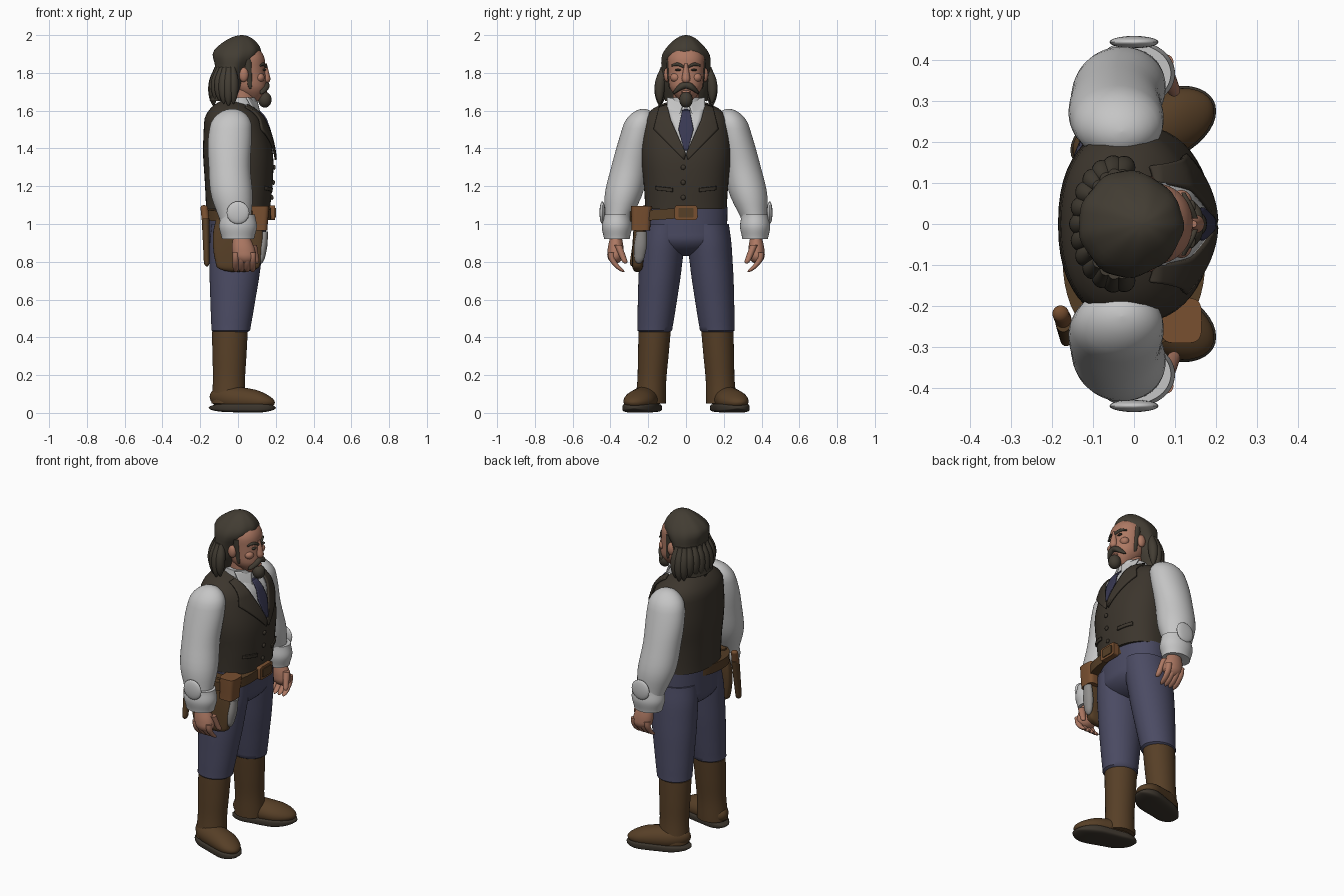
import bpy, bmesh, math
from mathutils import Vector

cube = bpy.data.objects.get("Cube")
if cube:
    bpy.data.objects.remove(cube, do_unlink=True)

SEGMENTS, STATIONS = 48, 22
parts = []


def material(name, red, green, blue):
    mat = bpy.data.materials.new(name)
    mat.use_nodes = True
    mat.diffuse_color = (red, green, blue, 1)
    shader = mat.node_tree.nodes["Principled BSDF"]
    shader.inputs["Base Color"].default_value = mat.diffuse_color
    return mat


hair = material("dark hair", .055, .046, .033)
cloth = material("dark brown cloth", .045, .036, .026)
cotton = material("white cotton", .56, .56, .56)
denim = material("blue denim", .07, .07, .125)
leather = material("brown leather", .095, .05, .02)
tan = material("tan leather", .19, .08, .03)
skin = material("skin", .42, .19, .125)
metal = material("grey metal", .28, .27, .26)
silk = material("navy silk", .04, .04, .085)


def finish(name, mesh, mat):
    bmesh.ops.recalc_face_normals(mesh, faces=mesh.faces)
    data = bpy.data.meshes.new(name)
    mesh.to_mesh(data)
    mesh.free()
    data.materials.append(mat)
    part = bpy.data.objects.new(name, data)
    bpy.context.collection.objects.link(part)
    parts.append(part)
    return part


def blend(values, t):
    """Smooth curve through evenly spaced values."""
    last = len(values) - 1
    if last == 0:
        return values[0]
    index = min(int(t * last), last - 1)
    f = t * last - index
    before, a = values[max(index - 1, 0)], values[index]
    b, after = values[index + 1], values[min(index + 2, last)]
    slope_a, slope_b = (b - before) / 2, (after - a) / 2
    ease = f * f * (3 - 2 * f)
    return a + (b - a) * ease + slope_a * f * (1 - f) ** 2 - slope_b * f * f * (1 - f)


def dome_scale(distance, span):
    """Quarter-circle rounding over the last span of a shape."""
    if distance >= span:
        return 1
    return math.sqrt(max(1 - (1 - distance / span) ** 2, 0)) + .01


def body_shape(start, end, radii, ratio=(1,), bend=(0, 0, 0), base=0, dome=0):
    """Section rule: centre and two radii at each fraction of the length."""
    start, end, bend = Vector(start), Vector(end), Vector(bend)

    def section(t):
        centre = start.lerp(end, t) + bend * math.sin(math.pi * t)
        radius = blend(radii, t) * dome_scale(t, base) * dome_scale(1 - t, dome)
        return centre, radius, radius * blend(ratio, t)
    return section


def squircle(value, power):
    return math.copysign(abs(value) ** (2 / power), value)


def loft(name, mat, section, axis="z", side=1, power=2, wave=0):
    """Skin a shape whose sections lie across the given axis."""
    u = Vector((0, 1, 0)) if axis == "x" else Vector((1, 0, 0))
    v = Vector((0, 1, 0)) if axis == "z" else Vector((0, 0, 1))
    mesh = bmesh.new()
    rings = []
    for i in range(STATIONS + 1):
        t = (1 - math.cos(math.pi * i / STATIONS)) / 2
        centre, a, b = section(t)
        ring = []
        for j in range(SEGMENTS):
            angle = math.tau * j / SEGMENTS
            ripple = 1 + wave * math.sin(angle * 9 + t * 3)
            point = (centre + u * squircle(math.cos(angle), power) * a * ripple
                     + v * squircle(math.sin(angle), power) * b * ripple)
            point.y *= side
            ring.append(mesh.verts.new(point))
        rings.append(ring)
    for low, high in zip(rings, rings[1:]):
        for j in range(SEGMENTS):
            mesh.faces.new((low[j - 1], low[j], high[j], high[j - 1]))
    mesh.faces.new(rings[0])
    mesh.faces.new(rings[-1])
    return finish(name, mesh, mat)


def ball(name, mat, centre, size):
    mesh = bmesh.new()
    bmesh.ops.create_uvsphere(mesh, u_segments=20, v_segments=12, radius=1)
    bmesh.ops.scale(mesh, vec=size, verts=mesh.verts)
    bmesh.ops.translate(mesh, vec=centre, verts=mesh.verts)
    return finish(name, mesh, mat)


def sheet(name, mat, left, right, place=Vector, thickness=.008, cuts=8):
    """Thin cloth ruled between two polylines."""
    mesh = bmesh.new()
    rows = []
    for i in range((len(left) - 1) * cuts + 1):
        k = min(i // cuts, len(left) - 2)
        t = i / cuts - k
        a = Vector(left[k]).lerp(Vector(left[k + 1]), t)
        b = Vector(right[k]).lerp(Vector(right[k + 1]), t)
        rows.append([mesh.verts.new(place(a.lerp(b, j / cuts))) for j in range(cuts + 1)])
    for low, high in zip(rows, rows[1:]):
        for j in range(cuts):
            mesh.faces.new((low[j], low[j + 1], high[j + 1], high[j]))
    solid = finish(name, mesh, mat).modifiers.new("thickness", "SOLIDIFY")
    solid.thickness, solid.offset = thickness, 0


# Vest body, and a rule that lays cloth on its front
HEM, SHOULDER, FULLNESS = 1.08, 1.66, 2.3
torso = body_shape((0, 0, HEM), (-.04, 0, SHOULDER), (.17, .18, .185, .165, .13),
                   ratio=(1.27, 1.25, 1.3, 1.4, 1.55), bend=(.02, 0, 0), dome=.2)
loft("vest", cloth, torso, power=FULLNESS)


def on_chest(offset):
    def place(point):
        y, z = point
        centre, depth, width = torso((z - HEM) / (SHOULDER - HEM))
        front = max(1 - abs(y / width) ** FULLNESS, 0) ** (1 / FULLNESS)
        return Vector((centre.x + depth * front + offset, y, z))
    return place


def mirrored(points, side=-1):
    return [(y * side, z) for y, z in points]


# Shirt front, tie and buttons
opening = [(.1, 1.63), (.08, 1.55), (0, 1.37)]
lapel_edge = [(.14, 1.62), (.17, 1.5), (.01, 1.34)]
tie_edge = [(.02, 1.6), (.04, 1.5), (.01, 1.39)]
sheet("shirt_front", cotton, opening, mirrored(opening), on_chest(.004))
sheet("tie", silk, tie_edge, mirrored(tie_edge), on_chest(.014))
ball("tie_knot", silk, (.09, 0, 1.59), (.025, .027, .025))
for step in range(3):
    z = 1.14 + step * .08
    ball("vest_button", cloth, on_chest(.004)((-.015, z)), (.008, .013, .013))

# Neck, collar and head
loft("neck", skin, body_shape((.02, 0, 1.56), (.03, 0, 1.72), (.07,)))
loft("collar", cotton, body_shape((0, 0, 1.55), (.01, 0, 1.67), (.11, .09)))
loft("head", skin, body_shape((.08, 0, 1.64), (.03, 0, 1.96), (.06, .09, .1, .105, .1),
                              ratio=(.95,), bend=(-.01, 0, 0), base=.3, dome=.3), power=2.2)
loft("nose", skin, body_shape((.145, 0, 1.85), (.15, 0, 1.745), (.008, .018, .026), dome=.3))
ball("goatee", hair, (.142, 0, 1.658), (.036, .036, .042))
ball("lower_lip", skin, (.14, 0, 1.7), (.014, .025, .008))

# Swept-back hair with loose locks round the bottom
loft("hair", hair, body_shape((-.08, 0, 1.65), (.02, 0, 2), (.07, .085, .092, .13, .11),
                              ratio=(1.6, 1.6, 1.4, .93, .85), dome=.35), wave=.015)
for i in range(13):
    angle = math.radians(80 + i * 200 / 12)
    c, d = math.cos(angle), math.sin(angle)
    tip = 1.64 + .015 * math.sin(i * 5)
    loft("hair_lock", hair, body_shape((.07 * c - .04, .12 * d, 1.83), (.09 * c - .04, .14 * d, tip),
                                       (.015, .027, .025, .012), bend=(.01 * c, .01 * d, 0), dome=.2))

# Trouser seat
loft("trouser_seat", denim, body_shape((-.01, 0, .83), (0, 0, 1.09), (.15, .155),
                                       ratio=(1.42,), base=.4), power=2.2)

for side, word in ((1, "left_"), (-1, "right_")):
    # Face details
    loft(word + "moustache", hair, body_shape((.148, 0, 1.735), (.12, .07, 1.69), (.018, .019, .01),
                                              bend=(.01, 0, .01), dome=.2), "y", side)
    loft(word + "brow", hair, body_shape((.148, .014, 1.833), (.12, .077, 1.838), (.008, .009, .005),
                                         bend=(0, 0, .01)), "y", side)
    loft(word + "sideburn", hair, body_shape((.065, .085, 1.715), (.05, .094, 1.87), (.012, .02),
                                             ratio=(.6,), base=.2), side=side)
    ball(word + "eye", hair, (.14, .042 * side, 1.816), (.01, .017, .006))
    ball(word + "cheek", skin, (.115, .055 * side, 1.775), (.026, .028, .025))
    ball(word + "ear", skin, (.03, .1 * side, 1.79), (.025, .018, .038))

    # Vest lapel, pocket welt and shirt collar points
    sheet(word + "lapel", cloth, mirrored(opening, side), mirrored(lapel_edge, side),
          on_chest(.012), thickness=.012)
    sheet(word + "pocket", cloth, mirrored([(.07, 1.19), (.16, 1.2)], side),
          mirrored([(.07, 1.17), (.16, 1.18)], side), on_chest(.005))
    sheet(word + "collar_flap", cotton, [(.1, .012 * side, 1.65), (.125, .04 * side, 1.55)],
          [(.045, .1 * side, 1.67), (.09, .1 * side, 1.59)])

    # Sleeves and turned-back cuffs
    loft(word + "sleeve", cotton, body_shape((-.03, .225, 1.61), (-.01, .367, 1),
                                             (.1, .115, .11, .11, .08), ratio=(.8, .8, .9, .9, .8),
                                             bend=(-.025, 0, 0), base=.15), side=side)
    loft(word + "cuff", cotton, body_shape((0, .366, 1.05), (0, .366, .92), (.09, .1, .085),
                                           ratio=(.8,)), side=side)
    ball(word + "cuff_flap", cotton, (0, .443 * side, 1.06), (.06, .015, .06))

    # Hands
    loft(word + "hand", skin, body_shape((.015, .37, .95), (.04, .375, .79), (.04, .06, .06),
                                         ratio=(.7,), dome=.3), side=side)
    for i in range(4):
        x = .03 * i - .012
        loft(word + "finger", skin, body_shape((x, .395, .85), (x, .33, .745), (.018, .017, .015),
                                               bend=(0, .02, 0), dome=.2), side=side)
    loft(word + "thumb", skin, body_shape((.08, .36, .89), (.1, .32, .79), (.02, .015), dome=.2),
         side=side)

    # Trouser legs and boots
    loft(word + "trouser_leg", denim, body_shape((0, .115, 1), (-.04, .168, .41),
                                                 (.14, .143, .137, .13, .12, .11, .1),
                                                 ratio=(.8, .85, .9), dome=.05), side=side)
    loft(word + "boot_shaft", leather, body_shape((-.05, .188, .05), (-.043, .166, .43),
                                                  (.09, .085, .09, .094), ratio=(.9,)), side=side)
    loft(word + "boot_foot", leather, body_shape((-.15, .18, .085), (.195, .275, .055),
                                                 (.07, .075, .08, .075), ratio=(.9, .9, .75, .55),
                                                 base=.3, dome=.3), "x", side)
    loft(word + "boot_sole", cloth, body_shape((-.155, .18, .027), (.2, .275, .027),
                                               (.072, .078, .086, .08), ratio=(.3,),
                                               base=.3, dome=.3), "x", side, power=4)

# Belt and buckle
belt = loft("belt", leather, body_shape((0, 0, 1.03), (0, 0, 1.085), (.174,), ratio=(1.3,)),
            power=FULLNESS)
belt.rotation_euler.x = .07
for name, mat, front, size in (("buckle", tan, .195, .06), ("buckle_middle", leather, .2, .04)):
    loft(name, mat, body_shape((.16, 0, 1.06), (front, 0, 1.06), (size,), ratio=(.65,)), "x", power=8)

# Holster, pouch, sidearm and sheathed knife on the right hip
loft("holster", leather, body_shape((0, -.258, .745), (0, -.24, 1.08), (.11, .13, .13, .1),
                                    ratio=(.25,), base=.1), power=4)
loft("holster_pouch", tan, body_shape((.11, -.24, .965), (.115, -.235, 1.095), (.045, .05),
                                      ratio=(1.1,)), power=4)
loft("sidearm", metal, body_shape((.12, -.25, .79), (.14, -.235, .96), (.016, .024, .02),
                                  ratio=(1.4,), base=.2))
loft("knife_sheath", leather, body_shape((-.165, -.28, .775), (-.172, -.235, 1.03), (.015, .02),
                                         ratio=(1.4,), base=.1))
loft("knife_handle", tan, body_shape((-.172, -.235, 1.02), (-.18, -.215, 1.1), (.02,), dome=.2))

# Smooth shading that keeps hard edges
bpy.ops.object.select_all(action="DESELECT")
for part in parts:
    part.select_set(True)
bpy.context.view_layer.objects.active = parts[0]
bpy.ops.object.shade_smooth_by_angle(angle=math.radians(45))
